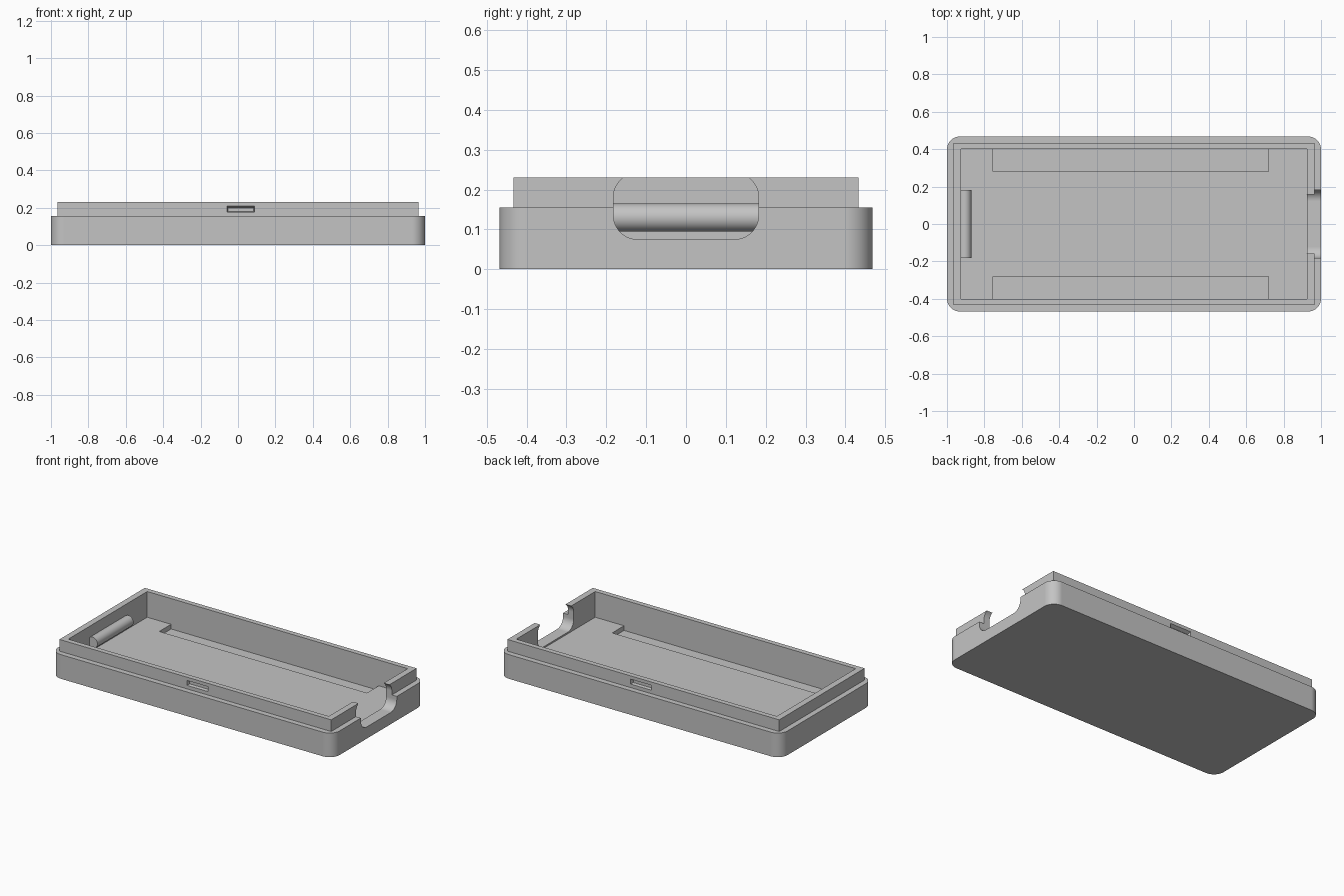
import bpy, bmesh, math
from mathutils import Matrix, Vector

cube = bpy.data.objects.get("Cube")
if cube:
    bpy.data.objects.remove(cube, do_unlink=True)

grey = bpy.data.materials.new("light grey plastic")
grey.use_nodes = True
grey.diffuse_color = (0.55, 0.55, 0.55, 1)
grey.node_tree.nodes["Principled BSDF"].inputs["Base Color"].default_value = grey.diffuse_color


def new_object(name, bm):
    bmesh.ops.recalc_face_normals(bm, faces=bm.faces)
    mesh = bpy.data.meshes.new(name)
    bm.to_mesh(mesh)
    bm.free()
    mesh.materials.append(grey)
    obj = bpy.data.objects.new(name, mesh)
    bpy.context.collection.objects.link(obj)
    return obj


def box(name, x, y, z):
    """Box from (low, high) pairs."""
    bm = bmesh.new()
    bmesh.ops.create_cube(bm, size=1)
    for v in bm.verts:
        v.co = Vector([(lo + hi) / 2 + c * (hi - lo) for c, (lo, hi) in zip(v.co, (x, y, z))])
    return new_object(name, bm)


def rounded_prism(name, half_w, half_h, radius, depth, matrix, steps=12):
    """Rounded rectangle extruded along its local z, then placed by a matrix."""
    bm = bmesh.new()
    ring = []
    for corner, (sx, sy) in enumerate(((1, 1), (-1, 1), (-1, -1), (1, -1))):
        for i in range(steps + 1):
            a = math.pi / 2 * (corner + i / steps)
            ring.append(bm.verts.new((sx * (half_w - radius) + radius * math.cos(a),
                                      sy * (half_h - radius) + radius * math.sin(a), 0)))
    face = bm.faces.new(ring)
    top = bmesh.ops.extrude_face_region(bm, geom=[face])["geom"]
    bmesh.ops.translate(bm, verts=[g for g in top if isinstance(g, bmesh.types.BMVert)],
                        vec=(0, 0, depth))
    bm.transform(matrix)
    return new_object(name, bm)


def combine(target, tool, operation):
    """Apply one boolean and discard the tool."""
    tool.hide_render = True
    mod = target.modifiers.new("boolean", 'BOOLEAN')
    mod.operation, mod.object, mod.solver = operation, tool, 'EXACT'
    bpy.context.view_layer.objects.active = target
    bpy.ops.object.modifier_apply(modifier=mod.name)
    bpy.data.objects.remove(tool, do_unlink=True)


def smooth(obj):
    bpy.ops.object.select_all(action='DESELECT')
    obj.select_set(True)
    bpy.context.view_layer.objects.active = obj
    bpy.ops.object.shade_smooth_by_angle(angle=math.radians(30))
    weighted = obj.modifiers.new("weighted normals", 'WEIGHTED_NORMAL')
    weighted.keep_sharp = True


# Tray body with rounded corners, and the square stepped lip above it
FLOOR, STEP, TOP = 0.065, 0.155, 0.23
tray = rounded_prism("tray", 1, 0.468, 0.07, STEP, Matrix.Identity(4))
combine(tray, box("lip", (-0.965, 0.965), (-0.433, 0.433), (0.1, TOP)), 'UNION')

# Main cavity
combine(tray, box("cavity", (-0.925, 0.925), (-0.4, 0.4), (FLOOR, 0.4)), 'DIFFERENCE')

for side in (-1, 1):
    # Shallow floor pocket along each long wall
    y = sorted((side * 0.28, side * 0.4))
    combine(tray, box("floor_pocket", (-0.755, 0.72), y, (0.035, 0.1)), 'DIFFERENCE')

    # Tapered latch recess in each long side of the lip
    recess = box("latch_recess", (-0.06, 0.09), sorted((side * 0.413, side * 0.433)), (0.177, 0.21))
    for v in recess.data.vertices:
        if abs(v.co.y) < 0.42:
            v.co.x += 0.006 if v.co.x < 0 else -0.006
            v.co.z += 0.004 if v.co.z < 0.19 else -0.012
        else:
            # carry the mouth just past the wall face
            v.co.y += side * 0.002
    combine(tray, recess, 'DIFFERENCE')

# Rounded opening through the end wall
facing_x = Matrix(((0, 0, 1, 0.86), (1, 0, 0, 0), (0, 1, 0, 0.158), (0, 0, 0, 1)))
combine(tray, rounded_prism("end_opening", 0.182, 0.083, 0.06, 0.3, facing_x), 'DIFFERENCE')
smooth(tray)

# Round retaining bar on the opposite end wall
bm = bmesh.new()
bmesh.ops.create_cone(bm, cap_ends=True, segments=48, radius1=0.035, radius2=0.035, depth=0.365)
bm.transform(Matrix.Translation((-0.905, 0, 0.13)) @ Matrix.Rotation(math.pi / 2, 4, 'X'))
smooth(new_object("retaining_bar", bm))
